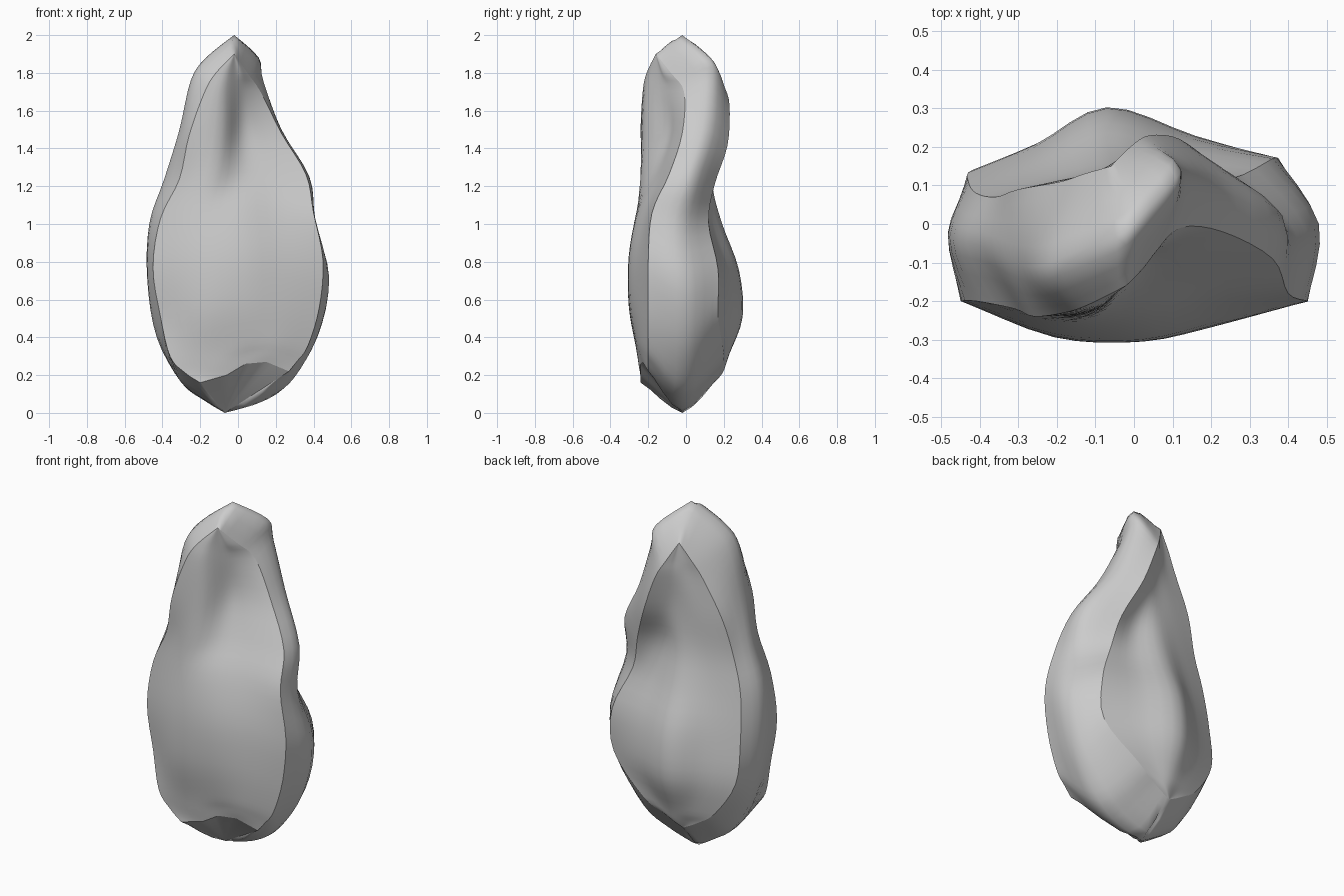
import bpy
import bmesh
from mathutils import Vector

if "Cube" in bpy.data.objects:
    bpy.data.objects.remove(bpy.data.objects["Cube"], do_unlink=True)

LEVELS = [0, .03, .08, .2, .35, .5, .62, .75, .88, .94, 1]
STEPS = 4       # subdivisions between guide points


def smooth_path(pts):
    """Flowing curve through the given points."""
    last = len(pts) - 1
    path = []
    for i in range(last):
        a, b = pts[max(i - 1, 0)], pts[i]
        c, d = pts[i + 1], pts[min(i + 2, last)]
        for k in range(STEPS):
            t = k / STEPS
            path.append(b + (c - a) * (t / 2)
                        + (a * 2 - b * 5 + c * 4 - d) * (t * t / 2)
                        + (b * 3 - a - c * 3 + d) * (t ** 3 / 2))
    path.append(pts[last])
    return path


def straight_path(pts):
    """Straight segments through the given points."""
    path = [a.lerp(b, k / STEPS) for a, b in zip(pts, pts[1:]) for k in range(STEPS)]
    return path + [pts[-1]]


def guide(z_low, z_high, xs, ys):
    """Upright guide curve through profile offsets given in hundredths."""
    return smooth_path([Vector((x / 100, y / 100, z_low + (z_high - z_low) * t))
                        for x, y, t in zip(xs, ys, LEVELS)])


# Front facet: two ridges and three inner guides that carry the hollow
front_left = guide(.16, 1.9, [-20, -28, -36, -41, -45, -41, -31, -26, -18, -12, -2],
                   [-24, -23, -22, -20, -20, -20, -22, -24, -23, -21, -16])
front_inner_left = guide(.2, 1.9, [-6, -11, -16, -20, -21, -20, -13, -9, -8, -6, -2],
                         [-24, -25, -26, -29, -29, -26, -24, -22, -21, -19, -16])
front_mid = guide(.26, 1.9, [4, 4, 4, 3, 2, 0, 2, 1, 0, -1, -2],
                  [-24, -25, -27, -30, -30, -25, -16, -10, -12, -14, -16])
front_inner_right = guide(.27, 1.9, [15, 18, 21, 23, 23, 20, 17, 10, 5, 2, -2],
                          [-23, -24, -25, -26, -25, -20, -12, -6, -7, -12, -16])
front_right = guide(.22, 1.9, [27, 31, 37, 43, 45, 40, 36, 23, 12, 5, -2],
                    [-20, -20, -20, -20, -20, -18, -9, -2, -1, -8, -16])

# Sides
side_right = guide(0, 2, [-7, 13, 27, 42, 48, 40, 37, 22, 13, 11, -2],
                   [-2, -2, 0, 0, 0, -2, 4, 12, 14, 12, -2])
side_left = guide(0, 2, [-7, -17, -30, -43, -48, -47, -39, -31, -25, -17, -2],
                  [-2, -2, -2, -2, -2, -4, -6, -10, -11, -8, -2])

# Back facet: two ridges and three inner guides that carry the low bulge
back_right = guide(.18, 1.83, [-10, 0, 14, 35, 36, 26, 21, 12, 4, -1, -6],
                   [17, 18, 20, 17, 17, 12, 15, 22, 23, 20, 15])
back_inner_right = guide(.18, 1.83, [-10, -4, 4, 15, 15, 12, 9, 4, -1, -3, -6],
                         [17, 20, 21, 23, 21, 13, 11, 17, 19, 18, 15])
back_mid = guide(.18, 1.83, [-10, -8, -7, -7, -7, -6, -5, -4, -5, -5, -6],
                 [17, 20, 23, 30, 28, 19, 14, 14, 16, 16, 15])
back_inner_left = guide(.18, 1.83, [-10, -14, -18, -25, -26, -25, -21, -16, -11, -9, -6],
                        [17, 18, 20, 21, 18, 13, 11, 12, 13, 14, 15])
back_left = guide(.18, 1.83, [-10, -19, -30, -42, -43, -41, -36, -30, -19, -13, -6],
                  [17, 17, 16, 14, 11, 8, 7, 9, 11, 13, 15])

patches = [
    (front_left, front_inner_left, front_mid, front_inner_right, front_right),
    (front_right, side_right, back_right),
    (back_right, back_inner_right, back_mid, back_inner_left, back_left),
    (back_left, side_left, front_left)]

# Rings of vertices, straight at the crown and foot, noting the ridge columns
bm = bmesh.new()
rings = []
top = len(front_left) - 1
for i in range(top + 1):
    across = straight_path if i in (0, top) else smooth_path
    ring, ridges = [], []
    for patch in patches:
        ridges.append(len(ring))
        ring += [bm.verts.new(p) for p in across([g[i] for g in patch])[:-1]]
    rings.append(ring)

# Skin the rings, keeping the four facet ridges crisp
count = len(rings[0])
for low, high in zip(rings, rings[1:]):
    for j in range(count):
        n = (j + 1) % count
        bm.faces.new((low[j], low[n], high[n], high[j]))
for low, high in zip(rings, rings[1:]):
    for j in ridges:
        bm.edges.get((low[j], high[j])).smooth = False

# Underside facet, fanned from the lowest point to the front lip
foot = bm.verts.new(side_left[0])
for a, b in zip(rings[0][:ridges[1]], rings[0][1:]):
    bm.edges.get((a, b)).smooth = False
    bm.faces.new((b, a, foot))

bmesh.ops.remove_doubles(bm, verts=bm.verts[:], dist=.0005)
bmesh.ops.dissolve_degenerate(bm, edges=bm.edges[:], dist=.0005)
bmesh.ops.recalc_face_normals(bm, faces=bm.faces[:])
for face in bm.faces:
    face.smooth = True

mesh = bpy.data.meshes.new("rock")
bm.to_mesh(mesh)
bm.free()
rock = bpy.data.objects.new("rock", mesh)
bpy.context.collection.objects.link(rock)

# Plain stone colour
stone = bpy.data.materials.new("light_grey_stone")
stone.use_nodes = True
colour = (.6, .6, .6, 1)
stone.diffuse_color = colour
stone.node_tree.nodes["Principled BSDF"].inputs["Base Color"].default_value = colour
mesh.materials.append(stone)
